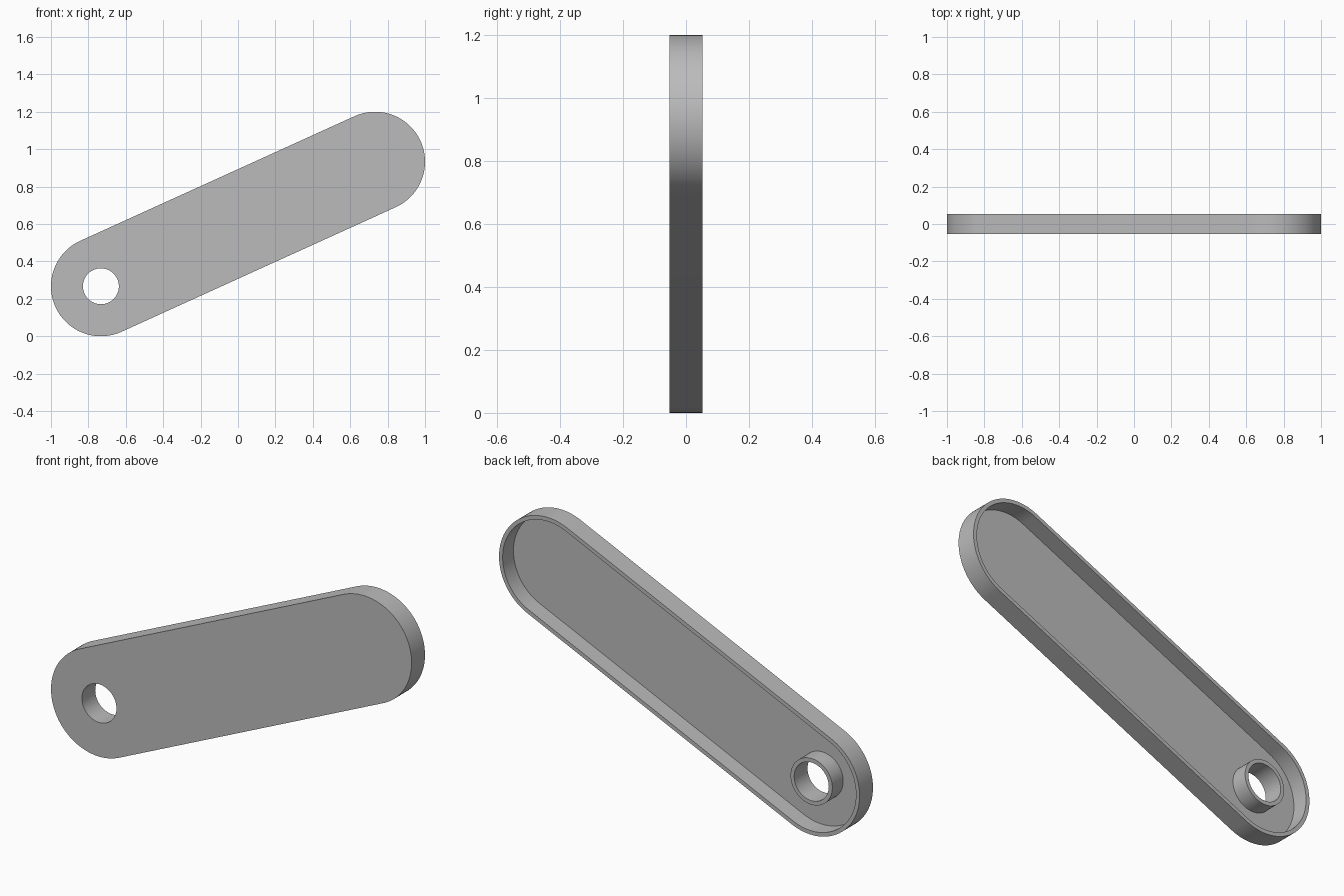
import bpy, bmesh, math
from mathutils import Vector

cube = bpy.data.objects.get("Cube")
if cube:
    bpy.data.objects.remove(cube)

PIVOT = Vector((-0.733, 0, 0.267))
TIP = Vector((0.733, 0, 0.933))
RADIUS, WALL, HOLE = 0.267, 0.02, 0.096
FRONT, BACK = -0.053, 0.053
FLOOR = FRONT + WALL
STEPS = 48

grey = bpy.data.materials.new("plain grey")
grey.use_nodes = True
colour = (0.5, 0.5, 0.5, 1)
grey.diffuse_color = colour
grey.node_tree.nodes["Principled BSDF"].inputs["Base Color"].default_value = colour

bm = bmesh.new()
slope = math.atan2(TIP.z - PIVOT.z, TIP.x - PIVOT.x)


def loop(points):
    verts = [bm.verts.new(p) for p in points]
    return verts, [bm.edges.new((v, verts[i - 1])) for i, v in enumerate(verts)]


def at(centre, radius, angle, y):
    return centre + Vector((radius * math.cos(angle), y, radius * math.sin(angle)))


def capsule(radius, y):
    points = []
    for centre, start in ((TIP, slope - math.pi / 2), (PIVOT, slope + math.pi / 2)):
        points += [at(centre, radius, start + math.pi * i / STEPS, y)
                   for i in range(STEPS + 1)]
    return loop(points)


def circle(radius, y):
    return loop([at(PIVOT, radius, math.tau * i / STEPS, y) for i in range(STEPS)])


def bridge(a, b):
    va, vb = a[0], b[0]
    for i in range(len(va)):
        bm.faces.new((va[i - 1], va[i], vb[i], vb[i - 1]))


def flat_fill(a, b):
    bmesh.ops.triangle_fill(bm, edges=a[1] + b[1], use_beauty=True,
                            normal=Vector((0, -1, 0)))


# Outer wall, rim and inner wall
shell = [capsule(RADIUS, FRONT), capsule(RADIUS, BACK),
         capsule(RADIUS - WALL, BACK), capsule(RADIUS - WALL, FLOOR)]
# Through hole and the raised collar around it
collar = [circle(HOLE, FRONT), circle(HOLE, BACK),
          circle(HOLE + WALL, BACK), circle(HOLE + WALL, FLOOR)]
for rings in (shell, collar):
    for a, b in zip(rings, rings[1:]):
        bridge(a, b)

# Front plate and recessed floor
flat_fill(shell[0], collar[0])
flat_fill(shell[3], collar[3])
bmesh.ops.recalc_face_normals(bm, faces=bm.faces)

mesh = bpy.data.meshes.new("lever_arm")
bm.to_mesh(mesh)
bm.free()
mesh.materials.append(grey)
arm = bpy.data.objects.new("lever_arm", mesh)
bpy.context.collection.objects.link(arm)
bpy.ops.object.select_all(action="DESELECT")
arm.select_set(True)
bpy.context.view_layer.objects.active = arm
bpy.ops.object.shade_smooth_by_angle(angle=math.radians(30))
